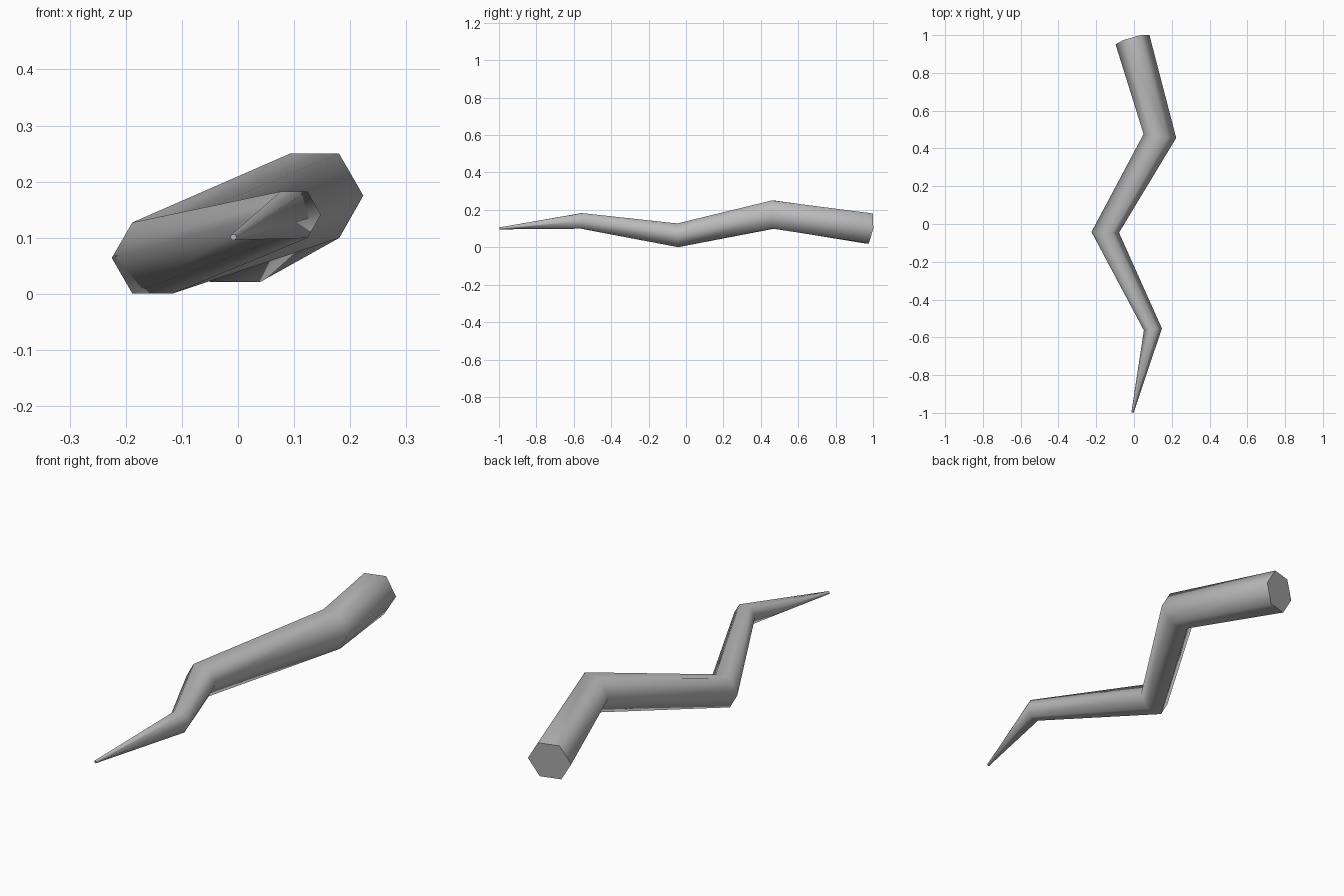
import bpy
import bmesh
from math import cos, sin, tau, radians
from mathutils import Vector

cube = bpy.data.objects.get("Cube")
if cube:
    bpy.data.objects.remove(cube, do_unlink=True)

SIDES = 6

# Single grey material
grey = bpy.data.materials.new("plain grey")
grey.use_nodes = True
colour = (0.5, 0.5, 0.5, 1)
grey.diffuse_color = colour
grey.node_tree.nodes["Principled BSDF"].inputs["Base Color"].default_value = colour

# Zigzag centre line with the tube radius at each bend, tip to base
path = [
    (Vector((-0.008, -0.998, 0.101)), 0.006),
    (Vector((0.100, -0.558, 0.141)), 0.048),
    (Vector((-0.152, -0.044, 0.064)), 0.073),
    (Vector((0.137, 0.466, 0.175)), 0.087),
    (Vector((-0.008, 0.976, 0.101)), 0.093),
]
centres = [p for p, r in path]
steps = [(b - a).normalized() for a, b in zip(centres, centres[1:])]

bm = bmesh.new()
rings = []
for i, (centre, radius) in enumerate(path):
    # Each ring is square to the average direction of its two segments
    tangent = (steps[max(i - 1, 0)] + steps[min(i, len(steps) - 1)]).normalized()
    side = tangent.cross(Vector((0, 0, 1))).normalized()
    up = side.cross(tangent)
    rings.append([
        bm.verts.new(centre + radius * (side * cos(tau * k / SIDES) + up * sin(tau * k / SIDES)))
        for k in range(SIDES)
    ])

# Tube walls and the two end caps
for low, high in zip(rings, rings[1:]):
    for k in range(SIDES):
        n = (k + 1) % SIDES
        bm.faces.new((low[k], low[n], high[n], high[k]))
bm.faces.new(rings[0])
bm.faces.new(rings[-1])
bmesh.ops.recalc_face_normals(bm, faces=bm.faces)

mesh = bpy.data.meshes.new("crooked_branch")
bm.to_mesh(mesh)
bm.free()
mesh.materials.append(grey)
branch = bpy.data.objects.new("crooked_branch", mesh)
bpy.context.collection.objects.link(branch)

# Smooth walls, sharp cap rims
bpy.ops.object.select_all(action="DESELECT")
branch.select_set(True)
bpy.context.view_layer.objects.active = branch
bpy.ops.object.shade_smooth_by_angle(angle=radians(72))
